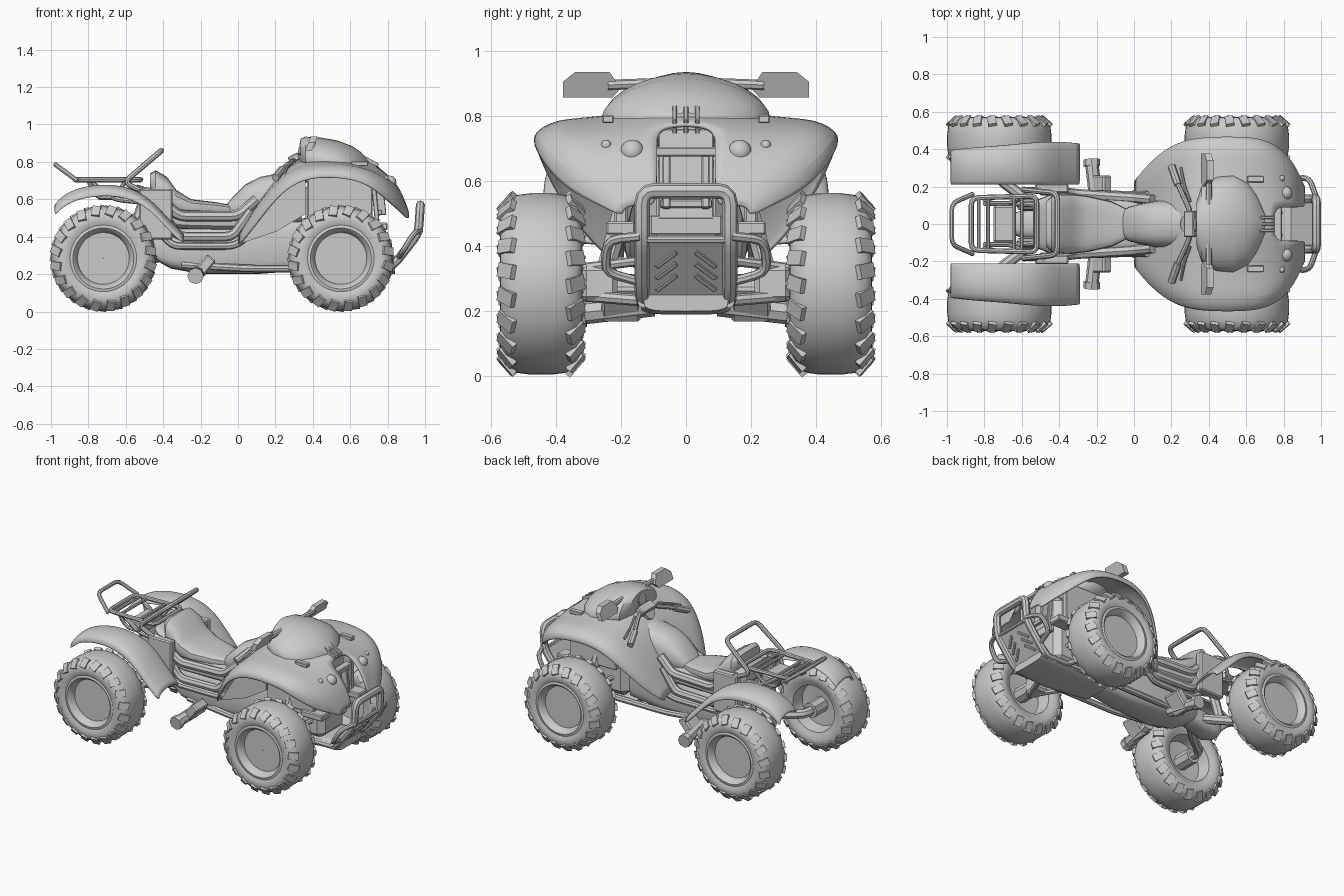
import bpy, bmesh, math
from mathutils import Vector, Matrix

cube = bpy.data.objects.get("Cube")
if cube:
    bpy.data.objects.remove(cube, do_unlink=True)


def material(name, v):
    m = bpy.data.materials.new(name)
    m.use_nodes = True
    m.diffuse_color = (v, v, v, 1)
    m.node_tree.nodes["Principled BSDF"].inputs["Base Color"].default_value = (v, v, v, 1)
    return m


GREY = material("plain grey", 0.6)
parts = []


def add(name, verts=None, faces=None, bm=None, mirror=False, solid=0, subsurf=0, data=None):
    me = data or bpy.data.meshes.new(name)
    if verts:
        me.from_pydata(verts, [], faces)
        bm = bmesh.new()
        bm.from_mesh(me)
    if bm:
        bmesh.ops.recalc_face_normals(bm, faces=bm.faces)
        bm.to_mesh(me)
        bm.free()
    me.materials.clear()
    me.materials.append(GREY)
    ob = bpy.data.objects.new(name, me)
    bpy.context.collection.objects.link(ob)
    if mirror:
        mod = ob.modifiers.new("Mirror", 'MIRROR')
        mod.use_axis = (False, True, False)
        mod.merge_threshold = 0.0005
    if subsurf:
        mod = ob.modifiers.new("Subsurf", 'SUBSURF')
        mod.levels = mod.render_levels = subsurf
    if solid:
        mod = ob.modifiers.new("Solidify", 'SOLIDIFY')
        mod.thickness = solid
    parts.append(ob)


def grid_faces(rows, cols, wrap=False):
    return [(r * cols + c, r * cols + (c + 1) % cols, (r + 1) * cols + (c + 1) % cols, (r + 1) * cols + c)
            for r in range(rows - 1) for c in range(cols if wrap else cols - 1)]


def loft(name, sections, power=0.6, n=20):
    """Rounded body from (x, half width, bottom, top) sections."""
    verts = []
    for x, w, lo, hi in sections:
        for i in range(n):
            c, s = math.cos(math.tau * i / n), math.sin(math.tau * i / n)
            verts.append((x, w * math.copysign(abs(c) ** power, c),
                          (lo + hi) / 2 + (hi - lo) / 2 * math.copysign(abs(s) ** power, s)))
    k = len(sections)
    add(name, verts, grid_faces(k, n, True) + [tuple(range(n)), tuple(range((k - 1) * n, k * n))])


def plate(name, outline, y0, y1):
    """Flat (x, z) outline given thickness along y, on both sides."""
    n = len(outline)
    verts = [(x, y, z) for y in (y0, y1) for x, z in outline]
    add(name, verts, grid_faces(2, n, True) + [tuple(range(n)), tuple(range(n, 2 * n))], mirror=True)


def tube(name, pts, r=0.015, mirror=False, closed=False):
    cu = bpy.data.curves.new(name, 'CURVE')
    cu.dimensions = '3D'
    cu.bevel_depth, cu.bevel_resolution, cu.use_fill_caps = r, 2, True
    sp = cu.splines.new('POLY')
    # round each inner corner with a short quadratic bend
    pts = [Vector(p) for p in pts]
    path = []
    for i, p in enumerate(pts):
        if not closed and i in (0, len(pts) - 1):
            path.append(p)
            continue
        a, b = pts[i - 1], pts[(i + 1) % len(pts)]
        a = p + (a - p).normalized() * min(0.04, (a - p).length * 0.4)
        b = p + (b - p).normalized() * min(0.04, (b - p).length * 0.4)
        path += [a.lerp(p, t).lerp(p.lerp(b, t), t) for t in (0, 0.33, 0.67, 1)]
    sp.points.add(len(path) - 1)
    for q, p in zip(sp.points, path):
        q.co = (*p, 1)
    sp.use_cyclic_u = closed
    tmp = bpy.data.objects.new("tmp", cu)
    bpy.context.collection.objects.link(tmp)
    me = bpy.data.meshes.new_from_object(tmp.evaluated_get(bpy.context.evaluated_depsgraph_get()))
    bpy.data.objects.remove(tmp, do_unlink=True)
    add(name, data=me, mirror=mirror)


def box(name, loc, size, pitch=0, roll=0, mirror=False):
    bm = bmesh.new()
    rot = Matrix.Rotation(pitch, 4, 'Y') @ Matrix.Rotation(roll, 4, 'X')
    bmesh.ops.create_cube(bm, size=1, matrix=Matrix.Translation(loc) @ rot @ Matrix.Diagonal((*size, 1)))
    bmesh.ops.bevel(bm, geom=bm.edges[:], offset=min(size) * 0.15, segments=1, affect='EDGES')
    add(name, bm=bm, mirror=mirror)


def ball(name, loc, r):
    bm = bmesh.new()
    bmesh.ops.create_uvsphere(bm, u_segments=16, v_segments=10, radius=r, matrix=Matrix.Translation(loc))
    add(name, bm=bm, mirror=True)


# Wheels: turned tyre and dished rim, with low lugs on the shoulders
PROFILE = [(.075, .001), (.075, .138), (.108, .148), (.122, .163), (.118, .178), (.127, .2), (.125, .232),
           (.108, .258), (.075, .273), (.03, .279), (-.03, .279), (-.075, .273), (-.108, .258), (-.125, .232),
           (-.127, .2), (-.118, .178), (-.11, .155), (-.03, .14), (-.02, .001)]


def wheel(name, x):
    n, y0, z0 = 48, 0.445, 0.284
    verts = [(x + r * math.cos(math.tau * i / n), y0 + y, z0 + r * math.sin(math.tau * i / n))
             for y, r in PROFILE for i in range(n)]
    add(name, verts, grid_faces(len(PROFILE), n, True), mirror=True)
    bm = bmesh.new()
    for i in range(40):
        side = 1 if i % 2 else -1
        m = (Matrix.Translation((x, y0, z0)) @ Matrix.Rotation(math.tau * i / 40, 4, 'Y')
             @ Matrix.Translation((0, side * .106, .254)) @ Matrix.Rotation(-side * .85, 4, 'X')
             @ Matrix.Rotation(side * .25, 4, 'Z') @ Matrix.Diagonal((.045, .065, .018, 1)))
        bmesh.ops.create_cube(bm, size=1, matrix=m)
    add(name + "_lugs", bm=bm, mirror=True)
    tube(name + "_hub", [(x, .3, z0), (x, .44, z0)], .05, mirror=True)


wheel("rear_wheel", -.72)
wheel("front_wheel", .55)

# Front bodywork: x, half width, then heights from the centre line out to the lip
HOOD = [(.0, .23, .40, .40, .40, .39, .37, .35), (.09, .345, .56, .56, .56, .55, .50, .46),
        (.22, .44, .74, .74, .72, .715, .66, .63), (.35, .468, .83, .82, .79, .785, .745, .71),
        (.5, .472, .84, .83, .80, .795, .75, .72), (.65, .468, .825, .81, .775, .78, .735, .70),
        (.75, .435, .78, .77, .74, .74, .69, .64), (.83, .365, .71, .71, .69, .675, .63, .57),
        (.88, .28, .63, .63, .62, .61, .57, .53), (.915, .2, .53, .53, .53, .53, .51, .49)]
verts = []
for x, w, *hs in HOOD:
    ys = (0, min(.09, w * .45), w * .6, w * .86, w, w - .005)
    verts += [(x, y, h) for y, h in zip(ys, hs)]
faces = [f for f in grid_faces(len(HOOD), 6)
         if not (verts[f[0]][0] > .7 and verts[f[0]][1] < .05)]
add("front_fenders", verts, faces, mirror=True, subsurf=2, solid=.012)
loft("dash_pod", [(.335, .12, .78, .925), (.36, .2, .7, .935), (.44, .25, .68, .93), (.53, .26, .67, .915),
                  (.61, .22, .68, .885), (.66, .15, .7, .85), (.70, .07, .72, .81)], 1.1, 28)
tube("gauge", [(.35, 0, .87), (.325, 0, .875)], .04)
for y in (-.035, 0, .035):
    box("nose_fin", (.70, y, .785), (.09, .014, .06), pitch=.5)
box("nose_panel", (.73, 0, .62), (.025, .17, .28), pitch=-.1)
box("grille_frame", (.765, 0, .69), (.05, .19, .03))
box("grille_post", (.76, .06, .60), (.05, .024, .17), pitch=-.1, mirror=True)
box("grille_bar", (.75, 0, .53), (.04, .16, .025))
box("cooler_frame", (.74, 0, .465), (.03, .22, .06))
box("fender_bracket", (.65, .24, .79), (.09, .035, .025), mirror=True)
ball("headlight", (.81, .165, .69), .037)
ball("inner_marker", (.8, .223, .685), .018)
ball("outer_marker", (.79, .245, .71), .016)
# Inner panels around the front wheels
box("fender_liner", (.545, .2, .60), (.35, .04, .28), mirror=True)
box("front_bulkhead", (.54, 0, .47), (.36, .26, .46))
plate("side_flap", [(.02, .365), (.21, .43), (.36, .52), (.36, .74), (.2, .66)], .19, .215)

# Seat, tank and central body
loft("seat", [(-.47, .12, .66, .74), (-.44, .15, .58, .755), (-.38, .16, .53, .72), (-.33, .16, .52, .65),
              (-.25, .15, .52, .6), (-.12, .12, .52, .585), (-.04, .08, .52, .57), (.02, .07, .52, .57)])
loft("fuel_tank", [(-.07, .06, .52, .56), (-.03, .09, .50, .61), (.04, .11, .48, .68), (.12, .125, .46, .72),
                   (.22, .13, .46, .74), (.34, .12, .46, .80)], .75)
loft("seat_base", [(-.54, .12, .58, .68), (-.42, .17, .46, .64), (-.3, .16, .44, .54), (.05, .13, .43, .54)], .5)
loft("engine", [(-.45, .07, .28, .40), (-.36, .11, .23, .45), (-.2, .13, .2, .46), (.1, .11, .2, .48),
                (.36, .09, .22, .5)], .5)
loft("skid_pan", [(.3, .1, .2, .24), (.6, .14, .19, .25), (.84, .13, .2, .27)], .5)
box("rear_side_panel", (-.44, .19, .52), (.18, .05, .27), mirror=True)
box("tail_box", (-.69, 0, .63), (.12, .2, .07))

# Rear fenders, swept along an arch
ARCH = [(-.98, .555, .395), (-.94, .605, .40), (-.85, .65, .41), (-.7, .67, .42), (-.56, .645, .435),
        (-.46, .58, .44), (-.38, .49, .44), (-.29, .40, .43)]
verts = []
for x, z, out in ARCH:
    verts += [(x, .21, z - .02), (x, .215, z), (x, .3, z + .02), (x, out - .04, z + .01), (x, out, z - .015),
              (x, out, z - .045)]
add("rear_fender", verts, grid_faces(len(ARCH), 6), mirror=True, subsurf=2, solid=.012)

# Side rails and frame
tube("upper_rail", [(-.5, .18, .64), (-.43, .18, .62), (-.32, .16, .51), (0, .14, .51), (.1, .13, .6)], .028, True)
tube("middle_rail", [(-.4, .17, .52), (-.32, .16, .40), (-.03, .15, .40), (.07, .15, .54)], .026, True)
tube("foot_rail", [(-.45, .15, .46), (-.35, .15, .35), (-.03, .15, .35), (.03, .17, .38), (.2, .17, .6)], .02, True)
tube("lower_rail", [(-.3, .1, .25), (.05, .13, .23), (.83, .13, .23)], .02, True)
tube("foot_peg", [(-.2, .1, .22), (-.225, .32, .195)], .036, True)
tube("peg_end", [(-.225, .31, .195), (-.227, .345, .19)], .044, True)
box("pedal", (-.185, .2, .235), (.06, .12, .14), pitch=.7, mirror=True)

# Axles, arms and shocks
loft("gear_case", [(-.64, .06, .24, .34), (-.58, .08, .22, .36), (-.4, .07, .27, .38)], .7)
tube("rear_arm", [(-.5, .06, .3), (-.6, .15, .284), (-.72, .24, .284), (-.72, .36, .284)], .03, True)
tube("rear_shock", [(-.6, .1, .3), (-.5, .1, .6)], .03, True)
tube("tail_support", [(-.46, .1, .58), (-.66, .11, .6), (-.8, .11, .7)], .014, True)
for x in (.45, .65):
    tube("lower_arm", [(x, .1, .23), (.55, .34, .25)], .018, True)
    tube("upper_arm", [(x, .1, .36), (.55, .34, .33)], .015, True)
box("front_knuckle", (.55, .265, .285), (.1, .11, .11), mirror=True)
tube("front_shock", [(.55, .26, .28), (.52, .17, .6)], .03, True)

# Front bumper
HOOP = [(.8, .13, .23), (.85, .135, .27), (.965, .135, .42), (.975, .135, .57)]
tube("bumper_hoop", HOOP + [(x, -y, z) for x, y, z in reversed(HOOP)], .024)
tube("bumper_side", [(.975, .14, .43), (.94, .24, .42), (.88, .25, .32), (.86, .14, .29)], .015, True)
tube("bumper_crossbar", [(.965, -.13, .42), (.965, .13, .42)], .012)
box("bumper_plate", (.89, 0, .325), (.012, .23, .23), pitch=.65)
for t in (-.04, .005, .05):
    box("plate_rib", (.897 + t * .605, .06, .32 + t * .796), (.012, .085, .014), pitch=.65, roll=-.75, mirror=True)
box("bumper_bracket", (.72, .2, .455), (.16, .09, .04), mirror=True)

# Rear rack
tube("rack_loop", [(-.86, .16, .70), (-.975, .11, .785), (-.975, -.11, .785), (-.86, -.16, .70)], .013)
tube("rack_frame", [(-.87, .14, .705), (-.52, .15, .705), (-.52, -.15, .705), (-.87, -.14, .705)], .014, closed=True)
for x in (-.83, -.78, -.64, -.6):
    tube("rack_slat", [(x, -.14, .705), (x, .14, .705)], .01)
tube("rack_brace", [(-.8, .13, .7), (-.76, .11, .61), (-.66, .11, .61), (-.6, .14, .7)], .012, True)
tube("grab_bar", [(-.42, .18, .6), (-.61, .185, .69), (-.41, .165, .86), (-.41, -.165, .86),
                  (-.61, -.185, .69), (-.42, -.18, .6)], .015)

# Handlebars and mirrors
tube("handlebar", [(.2, .3, .72), (.24, .2, .765), (.3, .07, .81), (.3, -.07, .81), (.24, -.2, .765),
                   (.2, -.3, .72)], .014)
tube("grip", [(.2, .31, .715), (.235, .21, .76)], .021, True)
tube("brake_lever", [(.25, .3, .74), (.27, .2, .785), (.3, .12, .81)], .008, True)
tube("steering_column", [(.27, 0, .8), (.4, 0, .72)], .045)
box("bar_clamp", (.3, 0, .82), (.06, .14, .04), pitch=-.5)
tube("mirror_stalk", [(.4, .1, .90), (.4, .24, .895)], .016, True)
mirror_outline = [(.2, .885), (.235, .935), (.34, .935), (.378, .905), (.378, .857), (.225, .857)]
verts = [(x + (z - .9) * .4, y, z) for x in (.375, .41) for y, z in mirror_outline]
add("mirror", verts, grid_faces(2, 6, True) + [tuple(range(6)), tuple(range(6, 12))], mirror=True)

# Smooth shading with crisp edges
bpy.ops.object.select_all(action='DESELECT')
for ob in parts:
    ob.select_set(True)
bpy.context.view_layer.objects.active = parts[0]
bpy.ops.object.shade_smooth_by_angle(angle=math.radians(35))
